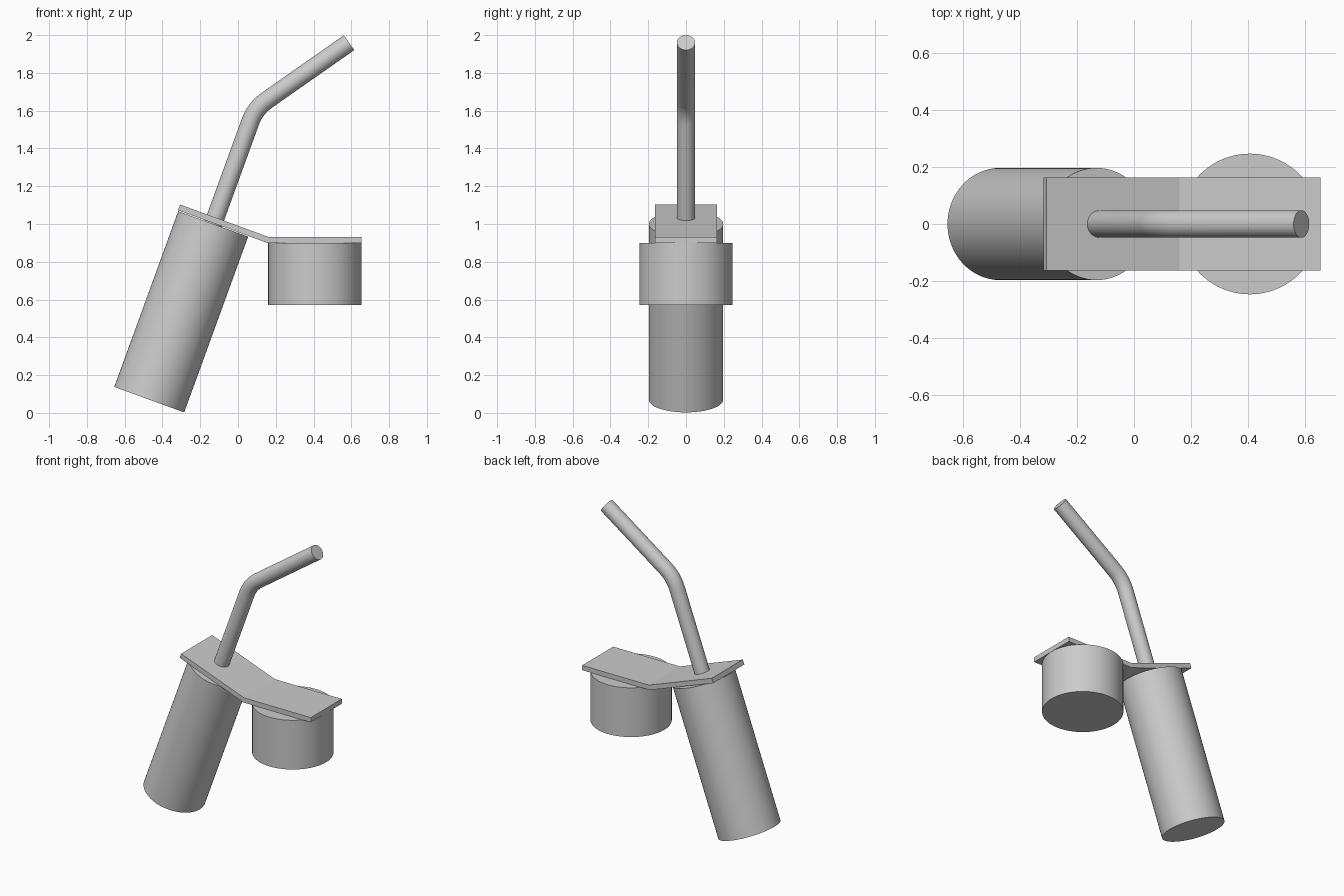
import bpy
import bmesh
from math import sin, cos, tan, radians, pi
from mathutils import Vector

cube = bpy.data.objects.get("Cube")
if cube:
    bpy.data.objects.remove(cube, do_unlink=True)

grey = bpy.data.materials.new("light_grey")
grey.use_nodes = True
colour = (0.6, 0.6, 0.6, 1)
grey.diffuse_color = colour
grey.node_tree.nodes["Principled BSDF"].inputs["Base Color"].default_value = colour

Y = Vector((0, 1, 0))
TILT, LEAN = radians(20), radians(55)   # lean from vertical, before and after the bend


def heading(angle):
    return Vector((sin(angle), 0, cos(angle)))


def finish(name, bm, smooth):
    bmesh.ops.recalc_face_normals(bm, faces=bm.faces)
    mesh = bpy.data.meshes.new(name)
    bm.to_mesh(mesh)
    bm.free()
    mesh.materials.append(grey)
    obj = bpy.data.objects.new(name, mesh)
    bpy.context.collection.objects.link(obj)
    if smooth:
        bpy.ops.object.select_all(action='DESELECT')
        obj.select_set(True)
        bpy.context.view_layer.objects.active = obj
        bpy.ops.object.shade_smooth_by_angle(angle=radians(30))


def round_bar(name, stations, radius, sides):
    """Sweep a circle through (centre, lean angle) stations and cap both ends."""
    bm = bmesh.new()
    rings = []
    for centre, angle in stations:
        across = heading(angle + pi / 2)
        turns = [2 * pi * i / sides for i in range(sides)]
        rings.append([bm.verts.new(centre + radius * (cos(t) * across + sin(t) * Y))
                      for t in turns])
    for low, high in zip(rings, rings[1:]):
        for i in range(sides):
            j = (i + 1) % sides
            bm.faces.new((low[i], low[j], high[j], high[i]))
    bm.faces.new(rings[0])
    bm.faces.new(rings[-1])
    finish(name, bm, True)


# Long leaning cylinder
foot = Vector((-0.47, 0, 0.07))
top = foot + 0.99 * heading(TILT)
round_bar("leaning_cylinder", [(foot, TILT), (top, TILT)], 0.197, 96)

# Short upright cylinder
round_bar("short_cylinder", [(Vector((0.407, 0, 0.57)), 0),
                             (Vector((0.407, 0, 0.9)), 0)], 0.247, 96)

# Bent tube: straight, arc, straight
elbow = Vector((0.091, 0, 1.612))
bend_radius = 0.24
reach = bend_radius * tan((LEAN - TILT) / 2)
start = elbow - reach * heading(TILT)
pivot = start + bend_radius * heading(TILT + pi / 2)
stations = [(top, TILT)]
steps = 12
for k in range(steps + 1):
    a = TILT + (LEAN - TILT) * k / steps
    stations.append((pivot - bend_radius * heading(a + pi / 2), a))
stations.append((Vector((0.588, 0, 1.96)), LEAN))
round_bar("bent_tube", stations, 0.048, 48)

# Folded plate joining the two cylinders
profile = [(-0.318, 1.073), (0.155, 0.9), (0.655, 0.9),
           (0.655, 0.932), (0.16, 0.932), (-0.307, 1.103)]
bm = bmesh.new()
front, back = ([bm.verts.new((x, y, z)) for x, z in profile] for y in (-0.164, 0.164))
for ring in (front, back):
    bm.faces.new((ring[0], ring[1], ring[4], ring[5]))
    bm.faces.new(ring[1:5])
for i in range(len(profile)):
    j = (i + 1) % len(profile)
    bm.faces.new((front[i], front[j], back[j], back[i]))
finish("folded_plate", bm, False)
